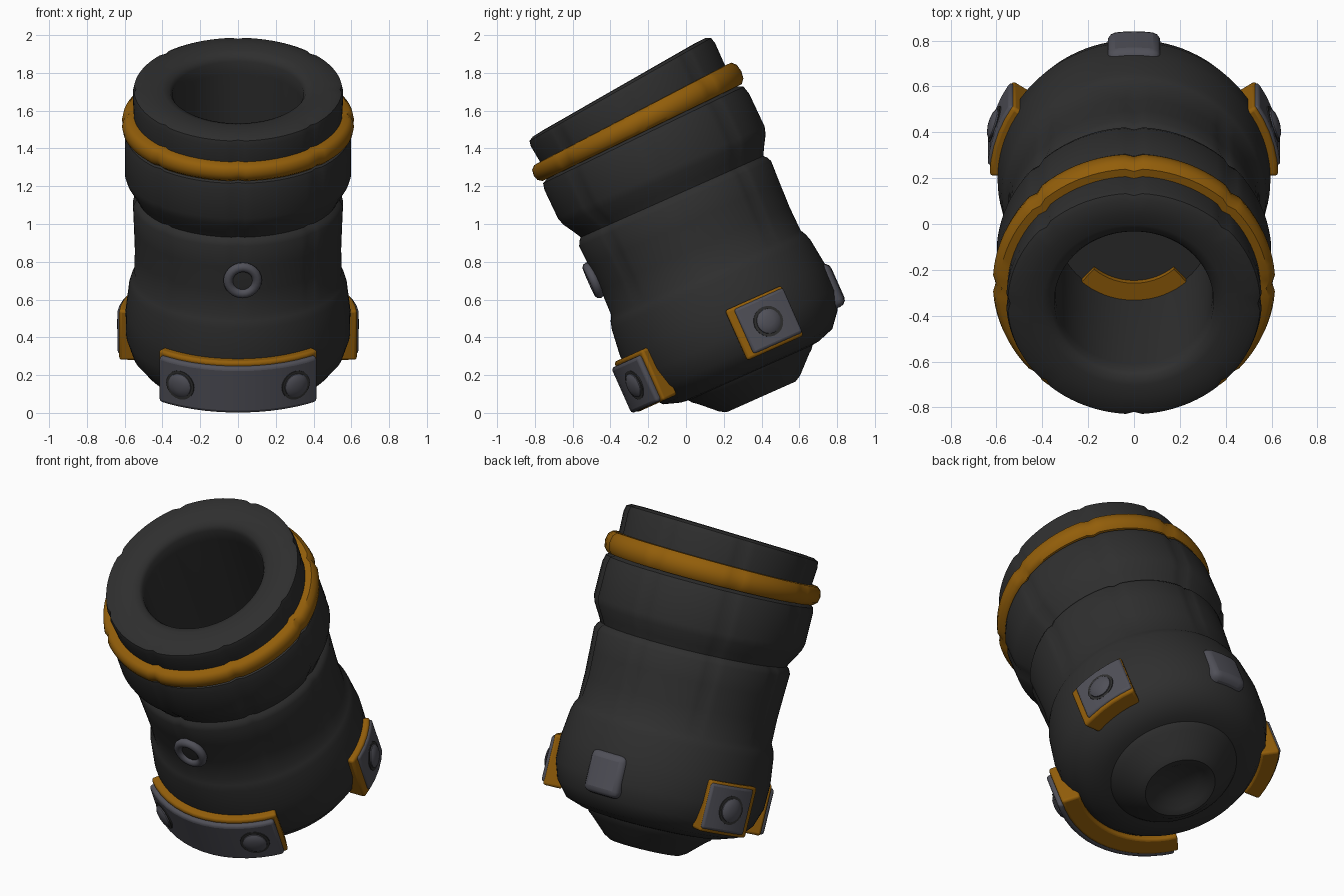
import bpy, bmesh
from math import sin, cos, pi, radians
from mathutils import Matrix, Vector

cube = bpy.data.objects.get("Cube")
if cube:
    bpy.data.objects.remove(cube)


def material(name, rgb):
    m = bpy.data.materials.new(name)
    m.use_nodes = True
    m.diffuse_color = (*rgb, 1)
    bsdf = m.node_tree.nodes["Principled BSDF"]
    bsdf.inputs["Base Color"].default_value = (*rgb, 1)
    bsdf.inputs["Roughness"].default_value = 0.7
    return m


IRON = material("dark iron", (0.028, 0.028, 0.028))
BRASS = material("amber brass", (0.29, 0.112, 0.003))
STEEL = material("blue grey steel", (0.08, 0.08, 0.098))

# The whole barrel leans toward the front
FRAME = Matrix.Translation((0, 0.398, 0.085)) @ Matrix.Rotation(radians(24), 4, "X")


def finish(name, bm, mat, bevel=0):
    bmesh.ops.remove_doubles(bm, verts=bm.verts, dist=1e-5)
    bmesh.ops.recalc_face_normals(bm, faces=bm.faces)
    mesh = bpy.data.meshes.new(name)
    bm.to_mesh(mesh)
    bm.free()
    mesh.materials.append(mat)
    ob = bpy.data.objects.new(name, mesh)
    bpy.context.collection.objects.link(ob)
    ob.matrix_world = FRAME
    if bevel:
        mod = ob.modifiers.new("soft edges", "BEVEL")
        mod.width, mod.segments, mod.limit_method = bevel, 3, "ANGLE"
        mod.angle_limit = radians(40)
    bpy.ops.object.select_all(action="DESELECT")
    ob.select_set(True)
    bpy.context.view_layer.objects.active = ob
    bpy.ops.object.shade_smooth_by_angle(angle=radians(42))
    return ob


def lathe(name, profile, mat, place=Matrix(), segs=96, seams=False, loop=False):
    """Turn (height, radius) points about z; seams add eight shallow grooves."""
    bm = bmesh.new()
    rows = []
    for h, r in profile:
        row = []
        for k in range(segs):
            a = 2 * pi * k / segs
            groove = seams and k % 12 == 0 and h > 0.75 and r > 0.5
            rr = r * (0.98 if groove else 1)
            p = Vector((rr * sin(a), -rr * cos(a), h))
            if seams:  # the muzzle is cut slightly steeper than the barrel
                bend = max(0, h - 1.4)
                p.z += 0.25 * bend * p.y
                p.y -= 0.05 * bend
            row.append(bm.verts.new(place @ p))
        rows.append(row)
    pairs = list(zip(rows, rows[1:])) + ([(rows[-1], rows[0])] if loop else [])
    for lo, hi in pairs:
        for k in range(segs):
            n = (k + 1) % segs
            bm.faces.new((lo[k], lo[n], hi[n], hi[k]))
    return finish(name, bm, mat)


def curved_plate(name, a0, a1, h0, h1, r0, r1, mat, bevel):
    """Plate wrapped round the barrel; angles in degrees from the front."""
    bm = bmesh.new()
    steps = max(4, int(abs(a1 - a0) / 6))
    rings = []
    for i in range(steps + 1):
        a = radians(a0 + (a1 - a0) * i / steps)
        corners = ((r0, h0), (r1, h0), (r1, h1), (r0, h1))
        rings.append([bm.verts.new((r * sin(a), -r * cos(a), h)) for r, h in corners])
    for p, q in zip(rings, rings[1:]):
        for j in range(4):
            n = (j + 1) % 4
            bm.faces.new((p[j], p[n], q[n], q[j]))
    bm.faces.new(rings[0])
    bm.faces.new(rings[-1])
    return finish(name, bm, mat, bevel)


def outward(angle, h, r):
    a = radians(angle)
    d = Vector((sin(a), -cos(a), 0))
    turn = d.to_track_quat("Z", "Y").to_matrix().to_4x4()
    return Matrix.Translation((r * d.x, r * d.y, h)) @ turn


def stud(name, angle, h, r):
    place = outward(angle, h, r)
    lathe(name + "_collar", [(-0.03, 0.082), (0.006, 0.082), (0.008, 0)], IRON, place, 20)
    lathe(name, [(-0.01, 0.068), (0.012, 0.066), (0.022, 0.052), (0.028, 0.026), (0.03, 0)],
          STEEL, place, 20)


# Barrel: base knob, belly, waist, muzzle band, lip and bore
lathe("barrel", [
    (0.05, 0), (0.04, 0.12), (0.01, 0.16), (0.0, 0.2), (0.02, 0.235), (0.105, 0.325),
    (0.12, 0.345), (0.14, 0.36), (0.145, 0.4), (0.175, 0.49), (0.255, 0.557),
    (0.36, 0.592), (0.5, 0.595), (0.65, 0.577), (0.69, 0.565), (0.72, 0.549),
    (0.86, 0.547), (1.0, 0.552), (1.12, 0.557), (1.145, 0.545), (1.16, 0.53),
    (1.2, 0.552), (1.26, 0.588), (1.3, 0.6), (1.48, 0.6), (1.52, 0.59), (1.54, 0.55),
    (1.66, 0.553), (1.76, 0.558), (1.79, 0.551), (1.803, 0.525), (1.806, 0.46),
    (1.803, 0.4), (1.79, 0.362), (1.765, 0.347), (1.7, 0.343), (1.0, 0.34), (1.0, 0)],
    IRON, seams=True)

# Brass hoop below the muzzle, and the seat at the bottom of the bore
lathe("muzzle_hoop", [(1.533, 0.54), (1.535, 0.588), (1.555, 0.609), (1.59, 0.616),
                      (1.625, 0.609), (1.645, 0.588), (1.647, 0.54)],
      BRASS, seams=True, loop=True)
curved_plate("bore_seat", -42, 42, 0.98, 1.03, 0.26, 0.345, BRASS, 0)

# Wide front plate with two studs
curved_plate("front_backing", -41.5, 41.5, 0.192, 0.485, 0.53, 0.638, BRASS, 0.015)
curved_plate("front_plate", -39.5, 39.5, 0.198, 0.462, 0.55, 0.664, STEEL, 0.018)

# Side plates and studs, mirrored
for side, s in (("left", 1), ("right", -1)):
    stud(side + "_front_stud", s * 27.5, 0.33, 0.66)
    curved_plate(side + "_backing", s * 91, s * 123, 0.205, 0.495, 0.52, 0.63, BRASS, 0.015)
    curved_plate(side + "_plate", s * 95, s * 122.5, 0.222, 0.482, 0.55, 0.642, STEEL, 0.015)
    stud(side + "_stud", s * 108, 0.35, 0.636)

# Rounded rear plate
curved_plate("rear_plate", 168.5, 191.5, 0.265, 0.51, 0.5, 0.617, STEEL, 0.04)

# Vent ring on the front of the waist
vent = outward(2.5, 0.925, 0.562)
tube = [(0.026 * sin(2 * pi * i / 10), 0.076 + 0.026 * cos(2 * pi * i / 10)) for i in range(10)]
lathe("vent_ring", tube, STEEL, vent, 24, loop=True)
lathe("vent_plug", [(-0.03, 0.07), (0.004, 0.07), (0.008, 0)], IRON, vent, 24)
